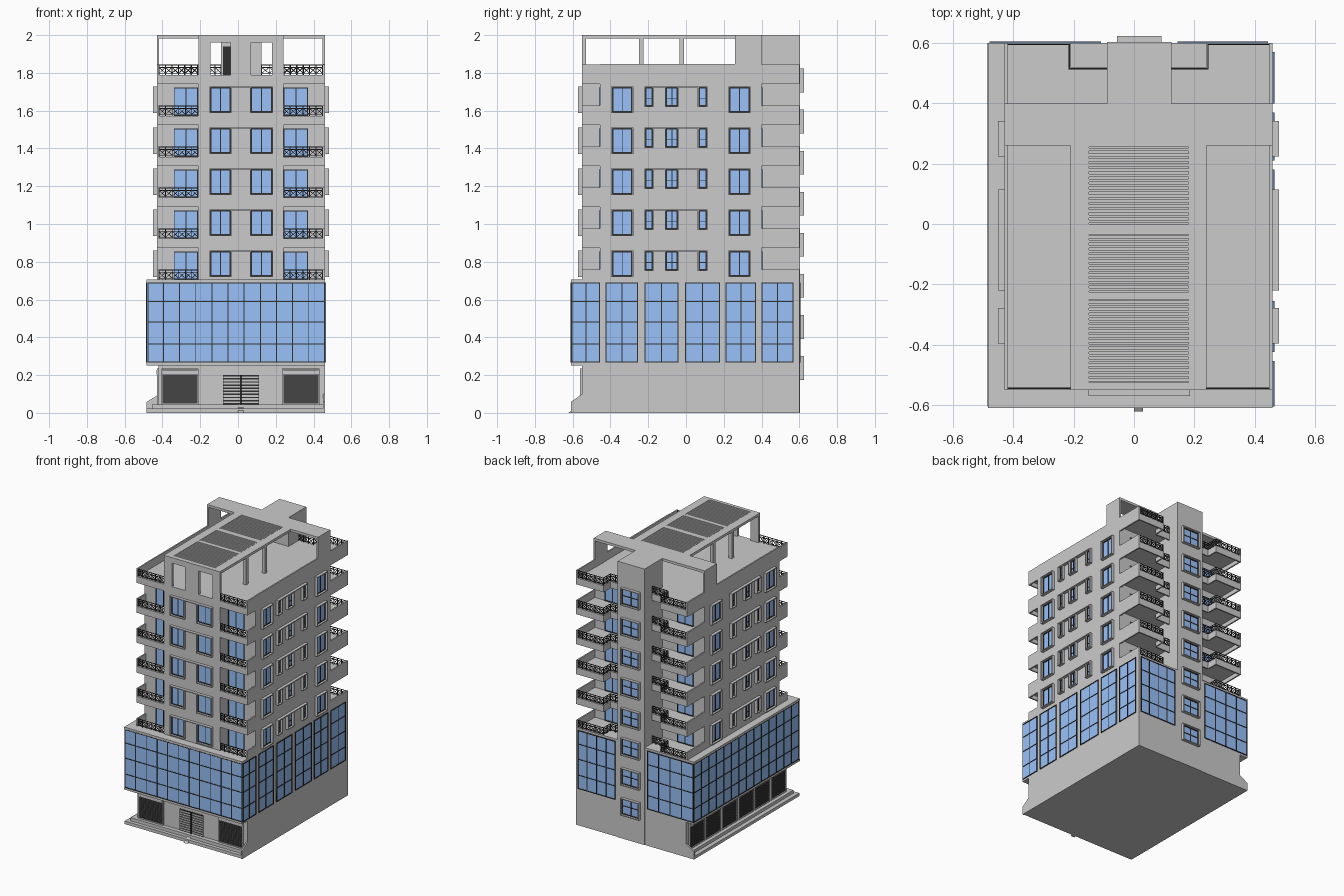
import bpy, bmesh
from mathutils import Vector, Matrix

if "Cube" in bpy.data.objects:
    bpy.data.objects.remove(bpy.data.objects["Cube"])

parts = {}


def material(name, rgb):
    m = bpy.data.materials.new(name)
    m.diffuse_color = (*rgb, 1)
    m.use_nodes = True
    m.node_tree.nodes["Principled BSDF"].inputs["Base Color"].default_value = m.diffuse_color
    return m


MATS = {"glass": material("blue_glass", (0.32, 0.54, 0.95)),
        "dark": material("dark_metal", (0.03, 0.03, 0.03)),
        "shutter": material("shutter_grey", (0.06, 0.06, 0.06))}


def get(name, mat=None):
    if name not in parts:
        parts[name] = (bmesh.new(), mat)
    return parts[name][0]


def box(name, x, y, z, mat=None):
    lo = Vector(map(min, (x, y, z)))
    hi = Vector(map(max, (x, y, z)))
    m = Matrix.Translation((lo + hi) / 2) @ Matrix.Diagonal((*(hi - lo), 1))
    bmesh.ops.create_cube(get(name, mat), size=1, matrix=m)


def beam(name, a, b, t, mat=None):
    a, b = Vector(a), Vector(b)
    rot = (b - a).to_track_quat('Z', 'Y').to_matrix().to_4x4()
    m = Matrix.Translation((a + b) / 2) @ rot @ Matrix.Diagonal((t, t, (b - a).length, 1))
    bmesh.ops.create_cube(get(name, mat), size=1, matrix=m)


def prism(name, profile, offset):
    bm = get(name)
    f = bm.faces.new([bm.verts.new(p) for p in profile])
    r = bmesh.ops.extrude_face_region(bm, geom=[f])
    bmesh.ops.translate(bm, vec=offset, verts=[v for v in r["geom"] if isinstance(v, bmesh.types.BMVert)])


# A face is (axis of normal, position, outward sign); u runs along it, d outwards
def fbox(name, face, u, d, z, mat=None):
    ax, p, s = face
    dd = (p + s * d[0], p + s * d[1])
    box(name, dd if ax == 'x' else u, u if ax == 'x' else dd, z, mat)


def border(name, face, u, z, t, d, mat=None):
    fbox(name, face, (u[0], u[0] + t), d, z, mat)
    fbox(name, face, (u[1] - t, u[1]), d, z, mat)
    fbox(name, face, (u[0] + t, u[1] - t), d, (z[0], z[0] + t), mat)
    fbox(name, face, (u[0] + t, u[1] - t), d, (z[1] - t, z[1]), mat)


def glazing(name, face, u, z, cols, rows=(), t=0.005):
    fbox(name + "_glass", face, u, (-0.002, 0.002), z, "glass")
    border(name + "_frames", face, u, z, t, (0, 0.006), "dark")
    for i in range(1, cols):
        c = u[0] + (u[1] - u[0]) * i / cols
        fbox(name + "_frames", face, (c - t / 2, c + t / 2), (0, 0.005), z, "dark")
    for r in rows:
        fbox(name + "_frames", face, u, (0, 0.005), (r - t / 2, r + t / 2), "dark")


def window(face, u, z, cols, rows=()):
    glazing("window", face, u, z, cols, rows)
    border("window_surrounds", face, (u[0] - .006, u[1] + .006), (z[0] - .006, z[1] + .006), .006, (-.002, .021))


def railing(a, b, z, h=0.052):
    a, b = Vector((*a, z)), Vector((*b, z))
    up, n = Vector((0, 0, h)), max(1, round((b - a).length / 0.035))
    for k in (0.15, 0.75, 1):
        beam("balcony_railings", a + up * k, b + up * k, 0.004, "dark")
    for i in range(n + 1):
        p = a.lerp(b, i / n)
        beam("balcony_railings", p, p + up, 0.004, "dark")
        if i < n:
            q = a.lerp(b, (i + 1) / n)
            beam("balcony_railings", p + up * .15, q + up * .75, 0.003, "dark")
            beam("balcony_railings", q + up * .15, p + up * .75, 0.003, "dark")


def shutter(face, u, z):
    fbox("shop_shutters", face, u, (-.002, .003), z, "shutter")
    n = 14
    for i in range(n):
        c = z[0] + (z[1] - z[0]) * (i + .5) / n
        fbox("shop_shutters", face, u, (.003, .006), (c - .003, c + .003), "shutter")
    border("shop_surrounds", face, (u[0] - .006, u[1] + .006), (z[0] - .006, z[1] + .035), .006, (-.002, .01))
    fbox("sign_boards", face, u, (-.002, .012), (z[1] + .004, z[1] + .026))


L, R, F, B = -0.43, 0.46, -0.55, 0.60
BL, BR = -0.21, 0.24          # central bay edges
SL, SR = -0.09, 0.125         # stair tower edges
FLOOR, PITCH = 0.705, 0.217
ROOF = FLOOR + 5 * PITCH

# Ground floor, steps and ramps
box("ground_floor", (-0.42, R), (F, B), (0, 0.262))
box("steps", (-0.485, R), (-0.605, B), (0, 0.022))
box("steps", (-0.455, R), (-0.58, B), (0.022, 0.045))
prism("entry_ramp", [(0, -.622, 0), (0, F, 0), (0, F, .05)], (.03, 0, 0))
prism("step_cheeks", [(.45, -.61, 0), (.45, F, 0), (.45, F, .1), (.45, -.61, .058)], (.01, 0, 0))
prism("step_cheeks", [(-.484, .59, 0), (-.42, .59, 0), (-.42, .59, .097), (-.484, .59, .058)], (0, .01, 0))

# Shop fronts along the front and left, and the gated entrance
front, left, right = ('y', F, -1), ('x', L, -1), ('x', R, 1)
shop_left, back = ('x', -0.42, -1), ('y', B, 1)
shutter(front, (-.40, -.215), (.05, .2))
shutter(front, (.24, .425), (.05, .2))
for i in range(6):
    y = -.53 + i * .187
    shutter(shop_left, (y, y + .16), (.05, .2))
fbox("entrance_door", front, (-.08, .11), (-.002, .003), (.045, .2), "dark")
for i in range(9):
    z = .052 + i * .0165
    fbox("entrance_gate", front, (-.08, .11), (.003, .008), (z, z + .009))
fbox("entrance_post", front, (.01, .02), (.003, .011), (.045, .2), "dark")

# Glazed podium
box("podium", (-0.48, R), (-0.605, B), (0.262, 0.69))
box("podium_slab", (-0.485, R), (-0.61, B), (0.252, 0.266))
box("podium_slab", (-0.485, R), (-0.61, B), (0.69, FLOOR))
rows, pz = (.365, .48, .59), (.266, .69)
glazing("podium", ('y', -.605, -1), (-.48, R), pz, 11, rows)
glazing("podium", ('x', -.48, -1), (-.605, B), pz, 14, rows)
glazing("podium", back, (-.48, -.11), pz, 4, rows)
glazing("podium", back, (.145, .445), pz, 4, rows)
for u in ((-.605, -.455), (-.425, -.255), (-.22, -.04), (-.005, .18), (.21, .37), (.40, .57)):
    glazing("podium", right, u, pz, 2, rows)

# Tower body with front bay, and the stair tower behind
box("tower_body", (L, R), (-.455, .40), (FLOOR, ROOF))
box("front_bay", (BL, BR), (F, -.455), (FLOOR, ROOF))
box("stair_tower", (SL, SR), (.40, .603), (0, 2))
for i in range(8):
    z = .181 + i * .2175
    window(('y', .603, 1), (-.05, .085), (z, z + .113), 2, (z + .06,))

# Windows, doors and balconies on each storey
for k in range(6):
    f = FLOOR + k * PITCH
    top = f + .15
    if k < 5:
        for u in ((-.145, -.04), (.07, .18)):
            window(front, u, (f + .02, top), 2)
        fbox("window_hoods", front, (-.15, .186), (0, .021), (top, top + .006))
        for face in (left, right):
            for u in ((-.39, -.285), (.23, .335)):
                window(face, u, (f + .02, top), 2)
            for u, c in (((-.215, -.178), 1), ((-.105, -.045), 2), ((.068, .108), 1)):
                window(face, u, (f + .052, top), c, (f + .09,))
            fbox("window_hoods", face, (-.221, .114), (0, .021), (top, top + .006))
        for u in ((-.34, BL - .002), (BR + .002, .37)):
            glazing("balcony_door", ('y', -.455, -1), u, (f, top), 2)
            glazing("balcony_door", ('y', .40, 1), u, (f, top), 2)
    for outer, inner, stair, s in ((L, BL, SL, 1), (R, BR, SR, -1)):
        edge = (outer, outer + s * .01)
        low = f - .048 if k else f
        # solid side bands
        box("balcony_side_walls", edge, (F, -.455), (low, f + .055))
        box("balcony_side_walls", edge, (.40, B), (low, f + .055))
        if k:
            box("balcony_slabs", (outer, inner), (F, -.455), (f - .018, f))
            box("balcony_slabs", (outer, inner), (.40, B), (f - .018, f))
            box("balcony_slabs", (inner, stair), (.40, .52), (f - .018, f))
            box("balcony_beams", (outer, inner), (F, F + .01), (low, f))
            box("balcony_beams", (outer, inner), (B - .01, B), (low, f))
            box("balcony_beams", (inner, inner - s * .01), (.52, B), (low, f))
            box("balcony_beams", (inner, stair), (.51, .52), (low, f))
        railing((outer + s * .012, F + .005), (inner, F + .005), f)
        railing((outer + s * .012, B - .005), (inner - s * .005, B - .005), f)
        railing((inner - s * .005, B - .005), (inner - s * .005, .515), f)
        railing((inner - s * .005, .515), (stair, .515), f)

# Roof parapets and door to the stair
for x in ((L, L + .01), (R - .01, R)):
    box("roof_parapets", x, (-.455, .40), (ROOF - .01, 1.847))
box("roof_door", (-.08, .0), (.396, .402), (ROOF, 1.94), "dark")

# Roof screen wall with two openings
for x in ((BL, -.145), (-.04, .07), (.18, BR)):
    box("roof_screen", x, (F, F + .02), (ROOF, 1.96))
box("roof_screen", (BL, BR), (F, F + .02), (1.96, 2))

# Pergola frame, posts and slats
Z = (1.982, 2)
for x in ((BL, -.15), (.18, BR)):
    box("pergola_frame", x, (F + .02, .26), Z)
for y in ((-.53, -.525), (-.25, -.225), (-.035, 0), (.255, .26)):
    box("pergola_frame", (-.15, .18), y, Z)
for x in ((BL, BL + .025), (BR - .025, BR)):
    for y in ((-.25, -.225), (-.035, -.01)):
        box("pergola_posts", x, y, (ROOF, 1.982))
for y0, y1 in ((-.525, -.25), (-.225, -.035), (0, .255)):
    n = round((y1 - y0) / .0165)
    for i in range(n):
        y = y0 + (y1 - y0) * (i + .5) / n
        box("pergola_slats", (-.15, .18), (y - .005, y + .005), (1.986, 1.997))

# Cross-shaped roof canopy with end walls
box("cross_canopy", (L, R), (.26, .40), Z)
for x in ((L, L + .012), (R - .012, R)):
    box("canopy_end_walls", x, (.26, .40), (ROOF, 1.982))

# Turn the collected geometry into objects
for name, (bm, mat) in parts.items():
    bmesh.ops.recalc_face_normals(bm, faces=bm.faces)
    me = bpy.data.meshes.new(name)
    bm.to_mesh(me)
    bm.free()
    if mat:
        me.materials.append(MATS[mat])
    bpy.context.collection.objects.link(bpy.data.objects.new(name, me))
